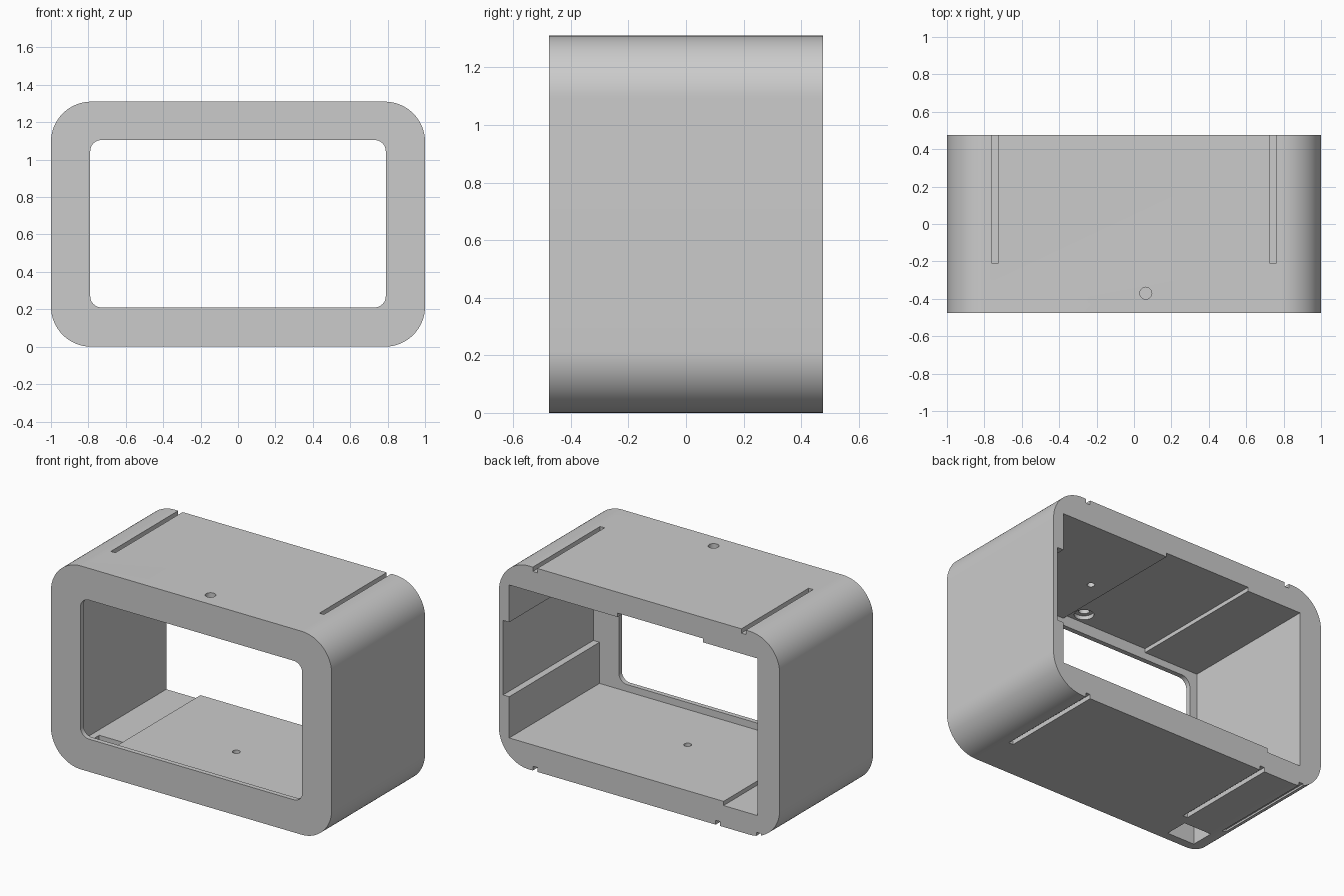
import bpy, bmesh, math
from mathutils import Matrix, Vector

if "Cube" in bpy.data.objects:
    bpy.data.objects.remove(bpy.data.objects["Cube"])

HALF_DEPTH = 0.475
BACK = 0.6            # cutters overshoot the open back
PLATE = -0.444        # inner side of the front plate
HEIGHT = 1.31

grey = bpy.data.materials.new("plain grey")
grey.use_nodes = True
colour = (0.6, 0.6, 0.6, 1)
grey.diffuse_color = colour
grey.node_tree.nodes["Principled BSDF"].inputs["Base Color"].default_value = colour


def finish(name, bm):
    bmesh.ops.recalc_face_normals(bm, faces=bm.faces)
    mesh = bpy.data.meshes.new(name)
    bm.to_mesh(mesh)
    bm.free()
    mesh.materials.append(grey)
    obj = bpy.data.objects.new(name, mesh)
    bpy.context.collection.objects.link(obj)
    return obj


def rounded_prism(name, half_x, z0, z1, radius, y0, y1, steps):
    """Rounded rectangle in the xz plane, extruded along y."""
    bm = bmesh.new()
    verts = []
    corners = [(half_x - radius, z1 - radius), (radius - half_x, z1 - radius),
               (radius - half_x, z0 + radius), (half_x - radius, z0 + radius)]
    for quarter, (cx, cz) in enumerate(corners):
        for i in range(steps + 1):
            a = (quarter + i / steps) * math.pi / 2
            verts.append(bm.verts.new((cx + radius * math.cos(a), y0, cz + radius * math.sin(a))))
    face = bm.faces.new(verts)
    moved = bmesh.ops.extrude_face_region(bm, geom=[face])["geom"]
    bmesh.ops.translate(bm, vec=(0, y1 - y0, 0),
                        verts=[v for v in moved if isinstance(v, bmesh.types.BMVert)])
    return finish(name, bm)


def box(name, x, y, z):
    bm = bmesh.new()
    low, high = (Vector(p) for p in zip(x, y, z))
    place = Matrix.Translation((low + high) / 2) @ Matrix.Diagonal((*(high - low), 1))
    bmesh.ops.create_cube(bm, size=1, matrix=place)
    return finish(name, bm)


def drill(name, x, y, radius, z0, z1):
    bm = bmesh.new()
    bmesh.ops.create_cone(bm, cap_ends=True, segments=32, radius1=radius, radius2=radius,
                          depth=z1 - z0, matrix=Matrix.Translation((x, y, (z0 + z1) / 2)))
    return finish(name, bm)


# Outer shell
body = rounded_prism("housing", 1, 0, HEIGHT, 0.215, -HALF_DEPTH, HALF_DEPTH, 24)

# Main cavity and front window
inside = (PLATE, BACK)
cutters = [
    box("cavity", (-0.843, 0.927), inside, (0.165, 1.15)),
    rounded_prism("front_window", 0.79, 0.21, 1.105, 0.06, -0.6, -0.3, 10),
    # Shallow recesses in ceiling, side wall and floor
    box("ceiling_recess", (-0.455, 0.155), inside, (1.0, 1.175)),
    box("wall_recess", (0.8, 0.971), inside, (0.43, 0.91)),
    box("floor_recess", (-0.843, -0.6), inside, (0.138, 0.3)),
    box("cable_opening", (-0.8, -0.605), (-0.42, -0.27), (-0.1, 0.25)),
    # Button hole with counterbore, and blind holes
    drill("button_hole", 0.063, -0.37, 0.032, 1.1, 1.4),
    drill("button_counterbore", 0.063, -0.37, 0.057, 1.1, 1.2),
    drill("ceiling_hole", 0.28, -0.05, 0.022, 1.1, 1.24),
    drill("floor_hole", 0.02, -0.045, 0.023, 0.08, 0.25),
]

# Rail grooves on the outside, open at the back
for x in (-0.743, 0.743):
    cutters.append(box("top_groove", (x - 0.016, x + 0.016), (-0.21, BACK), (HEIGHT - 0.028, 1.4)))
for x in (-0.85, -0.56, 0.743):
    cutters.append(box("bottom_groove", (x - 0.016, x + 0.016), (-0.21, BACK), (-0.1, 0.028)))

for cutter in cutters:
    cutter.hide_render = True
    mod = body.modifiers.new(cutter.name, "BOOLEAN")
    mod.operation = "DIFFERENCE"
    mod.solver = "EXACT"
    mod.object = cutter

# Bake the cuts and drop the cutters
bpy.context.view_layer.update()
graph = bpy.context.evaluated_depsgraph_get()
baked = bpy.data.meshes.new_from_object(body.evaluated_get(graph))
body.modifiers.clear()
body.data = baked
for cutter in cutters:
    bpy.data.objects.remove(cutter)

bpy.ops.object.select_all(action="DESELECT")
body.select_set(True)
bpy.context.view_layer.objects.active = body
bpy.ops.object.shade_smooth_by_angle(angle=math.radians(30))
